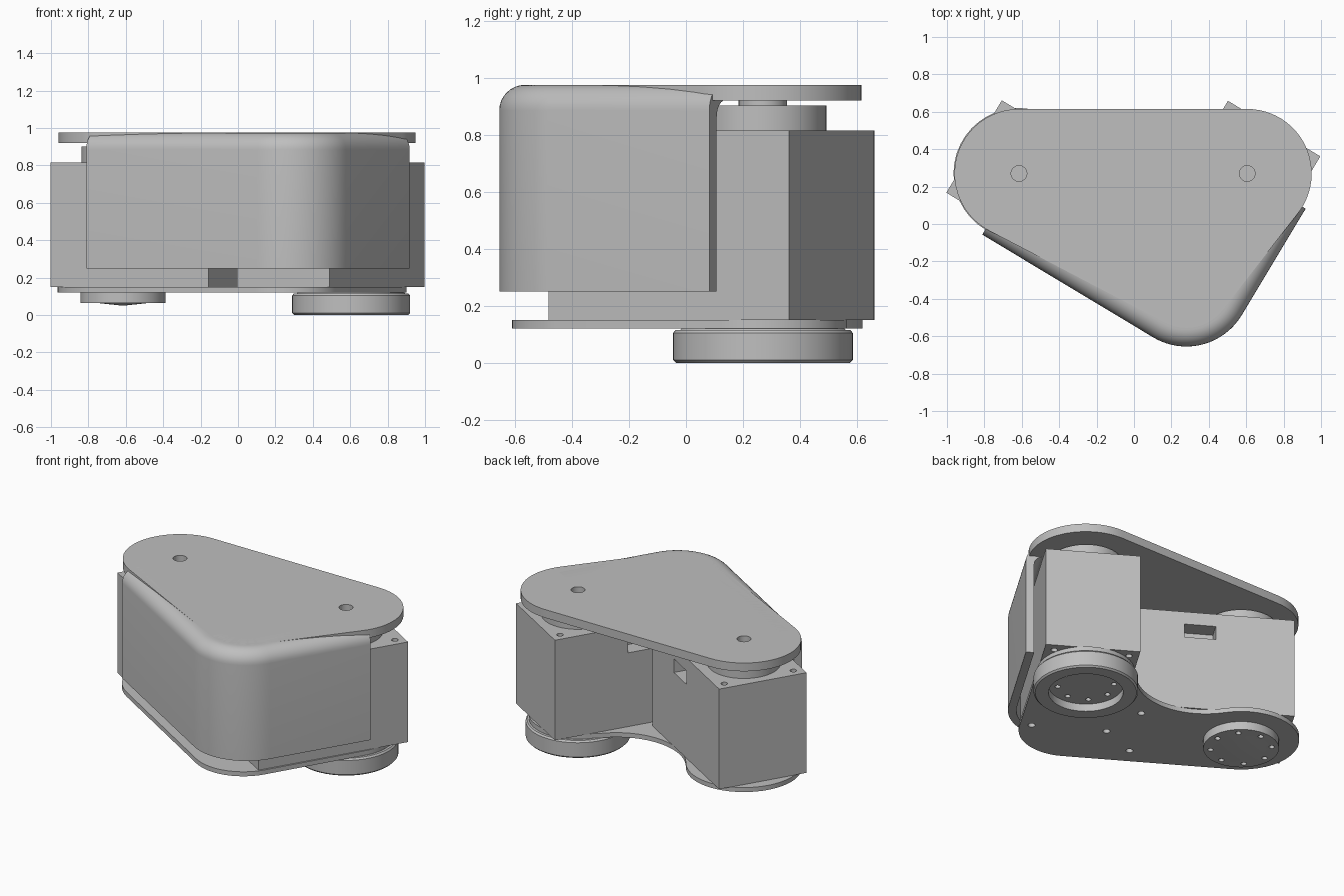
import bpy, bmesh
from math import radians, degrees, sin, cos, atan2, acos, pi
from mathutils import Vector, Matrix

cube = bpy.data.objects.get("Cube")
if cube:
    bpy.data.objects.remove(cube, do_unlink=True)

grey = bpy.data.materials.new("plain grey")
grey.use_nodes = True
grey.diffuse_color = (0.52, 0.52, 0.52, 1)
grey.node_tree.nodes["Principled BSDF"].inputs["Base Color"].default_value = (0.52, 0.52, 0.52, 1)

LEFT_AXIS = Vector((-0.615, 0.27))
RIGHT_AXIS = Vector((0.605, 0.27))
NOSE = Vector((0.28, -0.31))
TILT = radians(-31)


def finish(name, bm, matrix=Matrix()):
    bmesh.ops.recalc_face_normals(bm, faces=bm.faces[:])
    mesh = bpy.data.meshes.new(name)
    bm.to_mesh(mesh)
    bm.free()
    mesh.transform(matrix)
    mesh.materials.append(grey)
    ob = bpy.data.objects.new(name, mesh)
    bpy.context.collection.objects.link(ob)
    return ob


def activate(ob):
    bpy.ops.object.select_all(action='DESELECT')
    ob.select_set(True)
    bpy.context.view_layer.objects.active = ob


def smooth(ob):
    activate(ob)
    bpy.ops.object.shade_smooth_by_angle(angle=radians(35))


def add_box(bm, lo, hi):
    lo, hi = Vector(lo), Vector(hi)
    m = Matrix.Translation((lo + hi) / 2) @ Matrix.Diagonal((*(hi - lo), 1))
    bmesh.ops.create_cube(bm, size=1, matrix=m)


def add_drill(bm, p, r, z0, z1, n=16):
    bmesh.ops.create_cone(bm, cap_ends=True, segments=n, radius1=r, radius2=r, depth=z1 - z0,
                          matrix=Matrix.Translation((p[0], p[1], (z0 + z1) / 2)))


def cut(ob, bm, matrix=Matrix()):
    cutter = finish("cutter", bm, matrix)
    cutter.hide_render = True
    activate(ob)
    mod = ob.modifiers.new("cut", 'BOOLEAN')
    mod.operation, mod.solver, mod.object = 'DIFFERENCE', 'EXACT', cutter
    bpy.ops.object.modifier_apply(modifier=mod.name)
    bpy.data.objects.remove(cutter, do_unlink=True)


def arc(c, r, a0, a1, n=24):
    return [c + r * Vector((cos(a0 + (a1 - a0) * i / n), sin(a0 + (a1 - a0) * i / n)))
            for i in range(n + 1)]


def tangent(c1, r1, c2, r2):
    # direction of the outward normal of the line touching both circles
    d = c2 - c1
    return atan2(d.y, d.x) - acos((r1 - r2) / d.length)


def prism(name, pts, z0, z1):
    bm = bmesh.new()
    face = bm.faces.new([bm.verts.new((p.x, p.y, z0)) for p in pts])
    ext = bmesh.ops.extrude_face_region(bm, geom=[face])
    verts = [e for e in ext["geom"] if isinstance(e, bmesh.types.BMVert)]
    bmesh.ops.translate(bm, verts=verts, vec=(0, 0, z1 - z0))
    return finish(name, bm)


def lathe(name, centre, profile, n=64):
    bm = bmesh.new()
    verts = [bm.verts.new((r, 0, z)) for r, z in profile]
    edges = [bm.edges.new(pair) for pair in zip(verts, verts[1:])]
    bmesh.ops.spin(bm, geom=verts + edges, cent=(0, 0, 0), axis=(0, 0, 1),
                   angle=2 * pi, steps=n, use_duplicate=False)
    bmesh.ops.remove_doubles(bm, verts=bm.verts[:], dist=0.0005)
    return finish(name, bm, Matrix.Translation((*centre, 0)))


def after(a, start):
    while a < start:
        a += 2 * pi
    return a


# Two boxes at right angles, each with corner screw holes and a side window
frames = []
for name, axis, angle, side in (("left_box", LEFT_AXIS, TILT, 1),
                                ("right_box", RIGHT_AXIS, TILT - pi / 2, -1)):
    frame = Matrix.Translation((*axis, 0)) @ Matrix.Rotation(angle, 4, 'Z')
    frames.append(frame)
    bm = bmesh.new()
    add_box(bm, (-0.28, -0.288, 0.15), (0.705, 0.288, 0.815))
    box = finish(name, bm, frame)
    bm = bmesh.new()
    for x in (-0.22, 0.645):
        for y in (-0.228, 0.228):
            add_drill(bm, (x, y), 0.02, 0.1, 0.2)
            add_drill(bm, (x, y), 0.02, 0.75, 0.9)
    y0, y1 = sorted((side * 0.18, side * 0.35))
    add_box(bm, (0.2, y0, 0.64), (0.39, y1, 0.73))
    cut(box, bm, frame)

# Bottom plate with a concave back edge
ra, rb, rc = 0.35, 0.295, 0.31
nose = NOSE - Vector((0.03, -0.01))
hollow = Vector((0.023, 0.70))
to_a, to_b = LEFT_AXIS - hollow, RIGHT_AXIS - hollow
a_end, b_end = atan2(to_a.y, to_a.x), atan2(to_b.y, to_b.x)
t1 = tangent(LEFT_AXIS, ra, nose, rc)
t2 = tangent(nose, rc, RIGHT_AXIS, rb)
a_start = a_end + pi
outline = arc(LEFT_AXIS, ra, a_start, after(t1, a_start))
outline += arc(nose, rc, t1, after(t2, t1))
outline += arc(RIGHT_AXIS, rb, t2, after(b_end + pi, t2))
outline += arc(hollow, to_a.length - ra, b_end, a_end)[1:-1]
plate = prism("bottom_plate", outline, 0.12, 0.15)
bm = bmesh.new()
for frame in frames:
    for x in (-0.22, 0.645):
        for y in (-0.228, 0.228):
            p = frame @ Vector((x, y, 0))
            if x > 0:
                add_drill(bm, p, 0.022, 0.08, 0.2)
cut(plate, bm)
smooth(plate)

# Top plate with two round holes
r, rn = 0.345, 0.245
t1 = tangent(LEFT_AXIS, r, NOSE, rn)
t2 = tangent(NOSE, rn, RIGHT_AXIS, r)
outline = arc(LEFT_AXIS, r, pi / 2, after(t1, pi / 2))
outline += arc(NOSE, rn, t1, after(t2, t1))
outline += arc(RIGHT_AXIS, r, t2, after(pi / 2, t2))
top = prism("top_plate", outline, 0.92, 0.975)
bm = bmesh.new()
for axis in (LEFT_AXIS, RIGHT_AXIS):
    add_drill(bm, axis, 0.042, 0.85, 1.05, 32)
cut(top, bm)
smooth(top)

# Front cover: rounded shell profile swept round the nose
section = [Vector((0, 0.25))] + arc(Vector((0.09, 0.885)), 0.09, pi, pi / 2, 8)
section += [Vector((0.2, 0.975)), Vector((0.2, 0.922))]
section += arc(Vector((0.11, 0.862)), 0.06, pi / 2, pi, 6) + [Vector((0.05, 0.25))]
u = Vector((cos(TILT), sin(TILT)))
v = Vector((-u.y, u.x))
path = [(NOSE + u * (LEFT_AXIS - NOSE).dot(u), -v)]
path += [(NOSE, n) for n in arc(Vector((0, 0)), 1, TILT - pi / 2, TILT, 20)]
path += [(NOSE + v * (RIGHT_AXIS - NOSE).dot(v), u)]
bm = bmesh.new()
rings = []
for c, n in path:
    flat = [c + n * (0.345 - s.x) for s in section]
    rings.append([bm.verts.new((p.x, p.y, s.y)) for p, s in zip(flat, section)])
for a, b in zip(rings, rings[1:]):
    for i in range(len(a)):
        j = (i + 1) % len(a)
        bm.faces.new((a[i], a[j], b[j], b[i]))
bm.faces.new(rings[0])
bm.faces.new(rings[-1])
smooth(finish("front_cover", bm))

# Bearing discs and shafts between the boxes and the top plate
for side, axis in (("left", LEFT_AXIS), ("right", RIGHT_AXIS)):
    smooth(lathe(side + "_bearing", axis, [(0, 0.81), (0.222, 0.81), (0.222, 0.902), (0.085, 0.902),
                                           (0.085, 0.925), (0, 0.925)]))


def bolt_circle(ob, axis, radius, z0, z1):
    bm = bmesh.new()
    for i in range(8):
        a = 2 * pi * i / 8
        add_drill(bm, axis + radius * Vector((cos(a), sin(a))), 0.017, z0, z1)
    cut(ob, bm)
    smooth(ob)


# Left flange with a shallow pointed underside
flange = lathe("left_flange", LEFT_AXIS, [(0, 0.125), (0.228, 0.125), (0.228, 0.065),
                                          (0.14, 0.065), (0, 0.05)])
bolt_circle(flange, LEFT_AXIS, 0.185, 0.03, 0.1)

# Right wheel with a recessed underside
wheel = lathe("right_wheel", RIGHT_AXIS, [(0, 0.135), (0.27, 0.135), (0.29, 0.116), (0.306, 0.116),
                                          (0.315, 0.105), (0.315, 0.01), (0.305, 0), (0.225, 0),
                                          (0.225, 0.05), (0, 0.05)])
bolt_circle(wheel, RIGHT_AXIS, 0.17, 0.02, 0.09)
